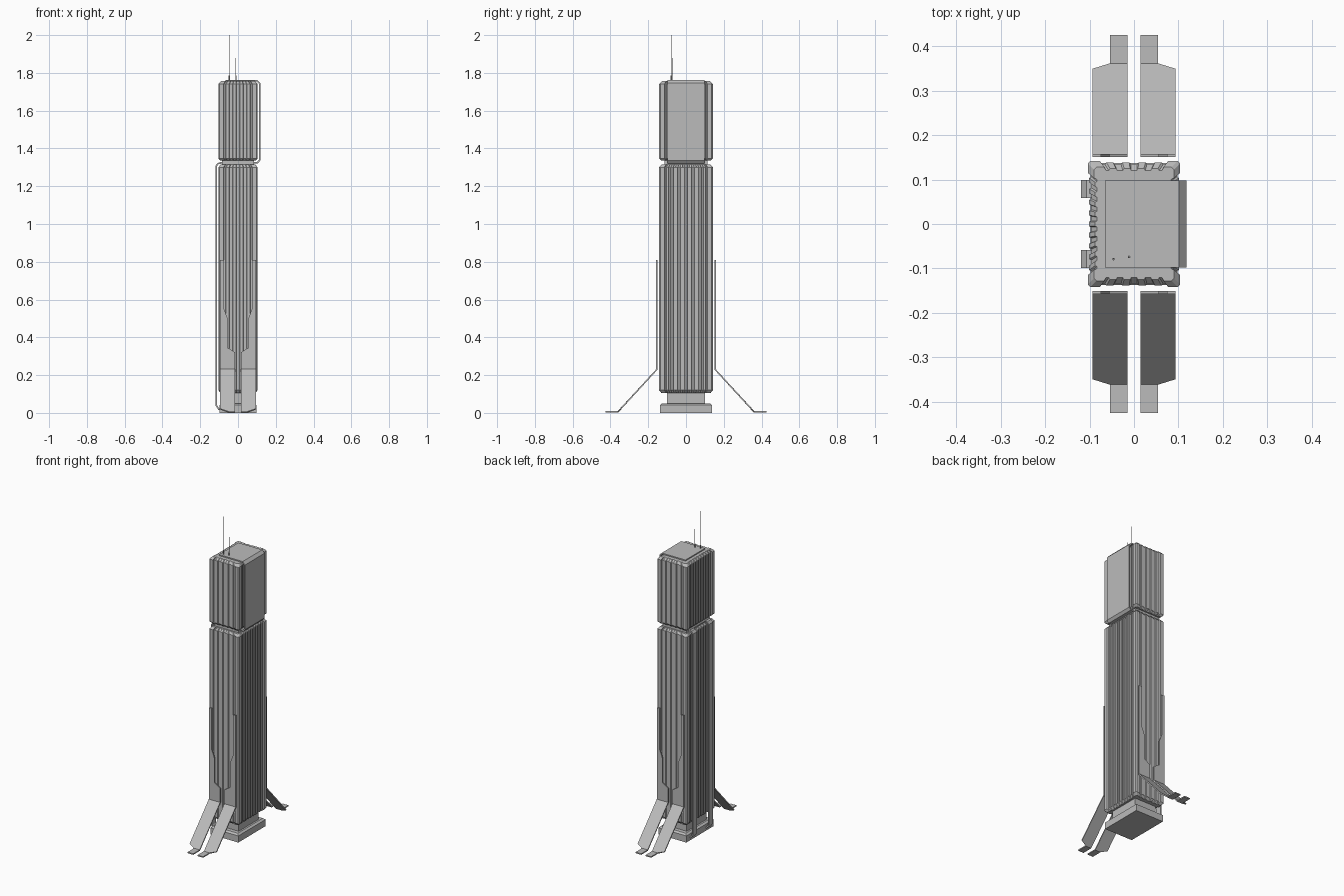
import bpy
import bmesh

cube = bpy.data.objects.get("Cube")
if cube:
    bpy.data.objects.remove(cube)

GREY = (0.5, 0.5, 0.5, 1)
mat = bpy.data.materials.new("concrete grey")
mat.use_nodes = True
mat.diffuse_color = GREY
mat.node_tree.nodes["Principled BSDF"].inputs["Base Color"].default_value = GREY


def make(name, verts, faces, thickness=0):
    mesh = bpy.data.meshes.new(name)
    mesh.from_pydata(verts, [], faces)
    bm = bmesh.new()
    bm.from_mesh(mesh)
    bmesh.ops.recalc_face_normals(bm, faces=bm.faces)
    bm.to_mesh(mesh)
    bm.free()
    mesh.materials.append(mat)
    obj = bpy.data.objects.new(name, mesh)
    bpy.context.collection.objects.link(obj)
    if thickness:
        mod = obj.modifiers.new("Thickness", 'SOLIDIFY')
        mod.thickness = thickness
        mod.offset = 0
        mod.use_even_offset = True
    return obj


def loft(name, section, levels):
    """Stack copies of a section at (height, inset) levels."""
    n = len(section)
    hx = max(p[0] for p in section)
    hy = max(p[1] for p in section)
    verts = [(x * (hx - i) / hx, y * (hy - i) / hy, z)
             for z, i in levels for x, y in section]
    faces = [tuple(range(n)), tuple(range(len(verts) - n, len(verts)))]
    for r in range(len(levels) - 1):
        for k in range(n):
            a, b = r * n + k, r * n + (k + 1) % n
            faces.append((a, b, b + n, a + n))
    return make(name, verts, faces)


def rect(hx, hy):
    return [(-hx, -hy), (hx, -hy), (hx, hy), (-hx, hy)]


def fluted_edge(half, reach, ribs):
    """One wall: chamfered corner piers with recessed ribs between."""
    pier = half - 0.031
    floor = reach - 0.008
    pts = [(-half + 0.006, reach), (-pier - 0.004, reach), (-pier, floor)]
    step = 2 * pier / ribs
    for k in range(ribs):
        c = -pier + (k + 0.5) * step
        w = step * 0.3
        pts += [(c - w, floor), (c - w * 0.7, floor + 0.005),
                (c + w * 0.7, floor + 0.005), (c + w, floor)]
    return pts + [(pier, floor), (pier + 0.004, reach), (half - 0.006, reach)]


# Fluted tower cross-section
HX, HY = 0.104, 0.142
front = [(u, -v) for u, v in fluted_edge(HX, HY, 4)]
side = [(v, u) for u, v in fluted_edge(HY, HX, 9)]
section = front + side
section += [(-x, -y) for x, y in section]

# Tower blocks, necks and plinth
loft("lower_tower", section, [(0.105, 0.012), (0.12, 0), (1.30, 0), (1.314, 0.012)])
loft("upper_tower", section, [(1.335, 0.012), (1.347, 0), (1.742, 0), (1.756, 0.014)])
loft("middle_neck", rect(0.085, 0.115), [(1.30, 0), (1.345, 0)])
loft("base_neck", rect(0.075, 0.10), [(0.04, 0), (0.115, 0)])
loft("plinth", rect(0.098, 0.137), [(0, 0), (0.042, 0), (0.051, 0.012)])


def ribbon(name, path, y0, y1, thickness=0.008):
    """Bent sheet following an x-z path."""
    verts = [(x, y, z) for x, z in path for y in (y0, y1)]
    faces = [(2 * k, 2 * k + 1, 2 * k + 3, 2 * k + 2) for k in range(len(path) - 1)]
    return make(name, verts, faces, thickness)


# Cladding sheet wrapping roof, left wall and neck
ribbon("cladding_sheet",
       [(-0.065, 1.759), (0.10, 1.759), (0.114, 1.744),
        (0.114, 1.338), (0.104, 1.325), (-0.095, 1.325)], -0.098, 0.098)

# Two straps down the right wall, hooked at the plinth
for label, y in (("front", -0.079), ("back", 0.079)):
    ribbon(label + "_strap",
           [(-0.09, 1.323), (-0.105, 1.32), (-0.115, 1.308),
            (-0.115, 0.04), (-0.102, 0.02), (-0.085, 0.02)], y - 0.02, y + 0.02)

# Four stepped legs: upright plate, sloping shin, flat foot
for sy, fb in ((-1, "front"), (1, "back")):
    for sx, lr in ((-1, "right"), (1, "left")):
        plate = [(0.015, 0.23), (0.094, 0.23), (0.094, 0.81), (0.074, 0.81),
                 (0.074, 0.55), (0.055, 0.50), (0.055, 0.345), (0.015, 0.32)]
        pts = [(x, 0.154, z) for x, z in plate]
        pts += [(0.015, 0.36, 0.006), (0.054, 0.36, 0.006), (0.094, 0.347, 0.02),
                (0.015, 0.426, 0.006), (0.054, 0.426, 0.006)]
        make(f"{fb}_{lr}_leg", [(sx * x, sy * y, z) for x, y, z in pts],
             [tuple(range(8)), (0, 8, 9, 10, 1), (8, 11, 12, 9)], 0.007)

# Roof antennas: short socket and thin mast
for label, x, y, top in (("tall", -0.046, -0.079, 2.0), ("short", -0.011, -0.074, 1.88)):
    for part, radius, z1 in (("socket", 0.003, 1.785), ("mast", 0.0014, top)):
        bpy.ops.mesh.primitive_cylinder_add(
            vertices=8, radius=radius, depth=z1 - 1.76, location=(x, y, (z1 + 1.76) / 2))
        obj = bpy.context.object
        obj.name = f"{label}_antenna_{part}"
        obj.data.materials.append(mat)
